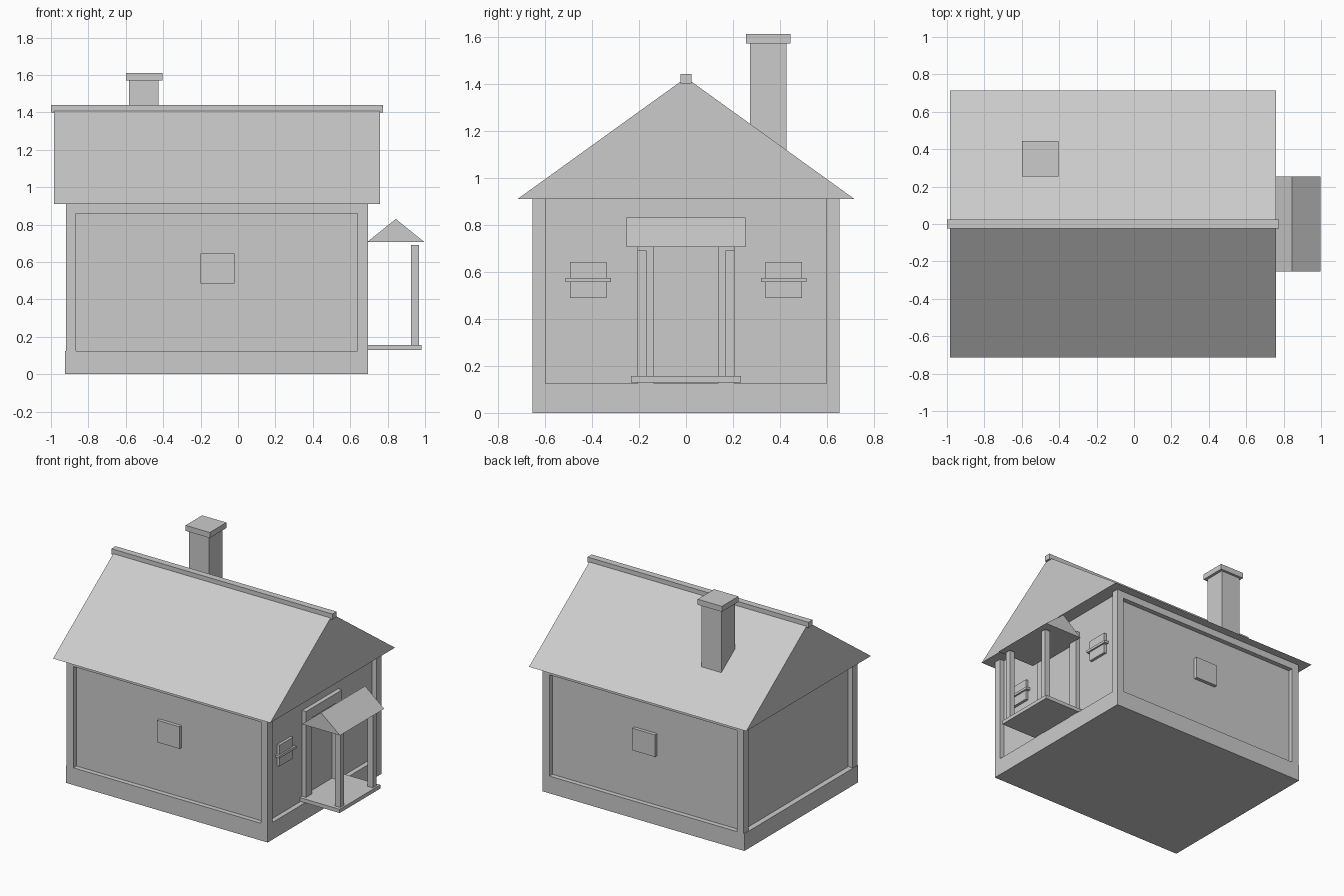
import bpy

if "Cube" in bpy.data.objects:
    bpy.data.objects.remove(bpy.data.objects["Cube"])

grey = bpy.data.materials.new("plain grey")
grey.diffuse_color = (0.6, 0.6, 0.6, 1)
grey.use_nodes = True
grey.node_tree.nodes["Principled BSDF"].inputs["Base Color"].default_value = grey.diffuse_color


def make(name, verts, faces):
    mesh = bpy.data.meshes.new(name)
    mesh.from_pydata(verts, [], faces)
    mesh.materials.append(grey)
    obj = bpy.data.objects.new(name, mesh)
    bpy.context.collection.objects.link(obj)
    return obj


def box(name, x0, x1, y0, y1, z0, z1):
    verts = [(x, y, z) for z in (z0, z1)
             for x, y in ((x0, y0), (x1, y0), (x1, y1), (x0, y1))]
    return make(name, verts, [(3, 2, 1, 0), (4, 5, 6, 7), (0, 1, 5, 4),
                              (1, 2, 6, 5), (2, 3, 7, 6), (3, 0, 4, 7)])


def gable(name, along_x, a0, a1, l0, l1, z0, z1):
    """Solid triangular roof: a = span across the slope, l = ridge length."""
    profile = [(a0, z0), (a1, z0), ((a0 + a1) / 2, z1)]
    if along_x:
        verts = [(l, a, z) for l in (l0, l1) for a, z in profile]
    else:
        verts = [(a, l, z) for l in (l1, l0) for a, z in profile]
    return make(name, verts, [(2, 1, 0), (3, 4, 5), (0, 1, 4, 3),
                              (1, 2, 5, 4), (2, 0, 3, 5)])


# House body: plinth, recessed walls, corner posts, eave beams
X0, X1, Y = -0.92, 0.695, 0.652
POST, INSET = 0.055, 0.035
box("plinth", -0.925, X1, -Y, Y, 0, 0.125)
box("walls", X0 + INSET, X1 - INSET, -Y + INSET, Y - INSET, 0.125, 0.91)
for x in (X0, X1 - POST):
    for y in (-Y, Y - POST):
        box("corner_post", x, x + POST, y, y + POST, 0.125, 0.91)
for y in (-Y, Y - POST):
    box("eave_beam", X0 + POST, X1 - POST, y, y + POST, 0.86, 0.91)

# Main roof, ridge cap and chimney
gable("roof", True, -0.715, 0.715, -0.985, 0.76, 0.91, 1.425)
box("ridge_cap", -1.0, 0.775, -0.024, 0.024, 1.40, 1.44)
box("chimney", -0.583, -0.425, 0.273, 0.427, 0.98, 1.57)
box("chimney_cap", -0.6, -0.405, 0.255, 0.445, 1.57, 1.61)

# Windows on the long walls
for y in (-Y + INSET, Y - INSET):
    box("side_window", -0.2, -0.02, y - 0.025, y + 0.025, 0.485, 0.645)

# Windows with a cross rail on the entrance wall
for y in (-0.416, 0.416):
    box("entrance_window", 0.64, 0.68, y - 0.077, y + 0.077, 0.488, 0.642)
    box("window_rail", 0.64, 0.692, y - 0.097, y + 0.097, 0.556, 0.574)

# Door frame
for y in (-0.207, 0.137):
    box("door_jamb", 0.64, 0.692, y, y + 0.07, 0.125, 0.71)
box("door_lintel", 0.64, 0.692, -0.207, 0.207, 0.71, 0.78)

# Porch
box("porch_floor", 0.65, 0.98, -0.233, 0.233, 0.13, 0.157)
for y in (-0.207, 0.167):
    box("porch_post", 0.925, 0.967, y, y + 0.04, 0.157, 0.69)
gable("porch_roof", False, 0.69, 0.997, -0.253, 0.253, 0.706, 0.83)
